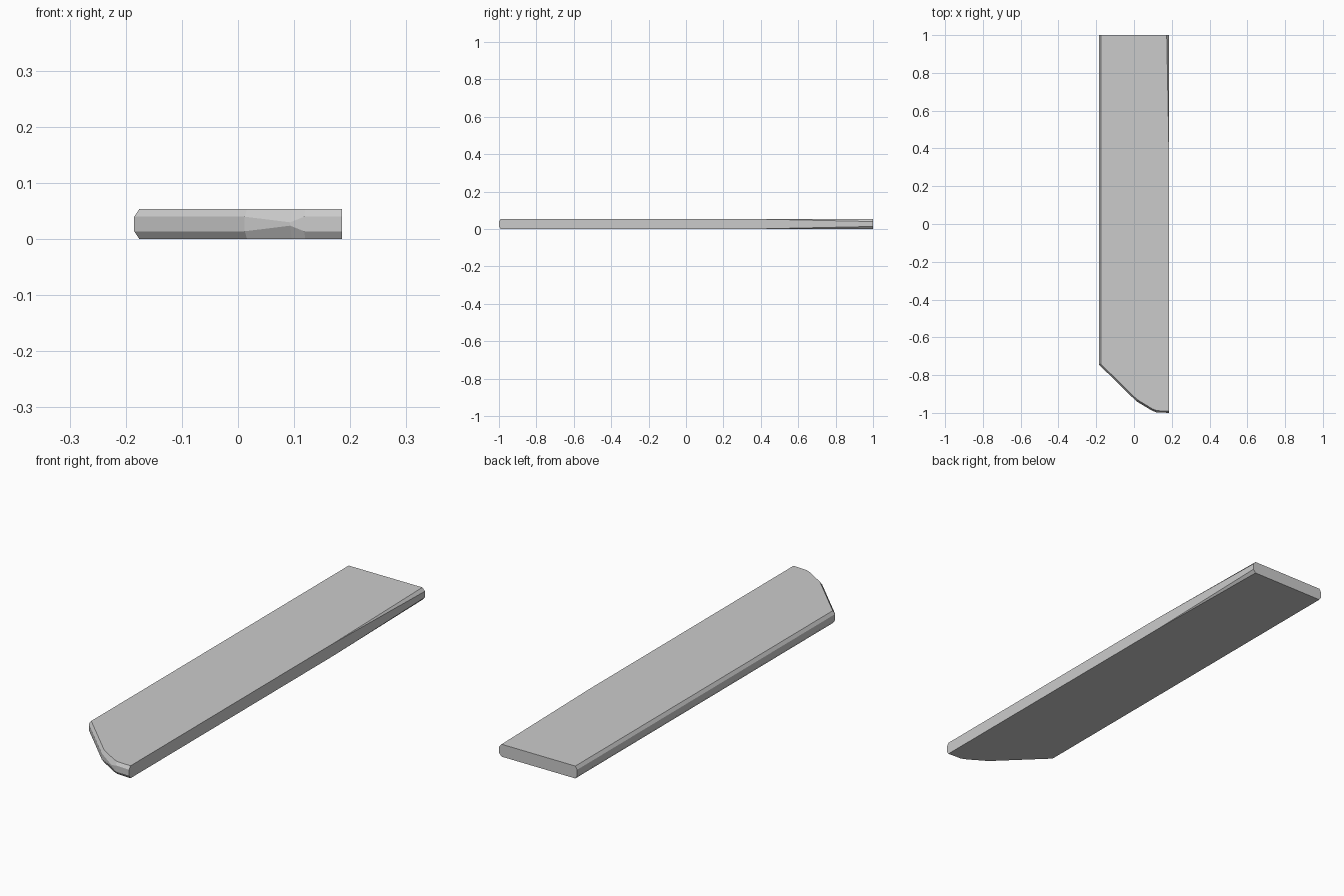
import bpy, bmesh

if "Cube" in bpy.data.objects:
    bpy.data.objects.remove(bpy.data.objects["Cube"])

Z0, Z1 = 0.0, 0.053
MID = (Z0 + Z1) / 2

# Outline stations: outer x, y | inset x, y of the top/bottom edge | half height of the rim band
stations = [
    (-0.185, 1.0, -0.176, 1.0, 0.013),
    (-0.185, -0.745, -0.176, -0.741, 0.013),
    (0.012, -0.938, 0.016, -0.929, 0.013),
    (0.093, -0.987, 0.096, -0.978, 0.003),
    (0.118, -0.997, 0.120, -0.988, 0.013),
    (0.185, -1.0, 0.185, -0.991, 0.013),
    (0.185, 0.38, 0.185, 0.38, MID),
    (0.185, 1.0, 0.173, 1.0, 0.013),
]

# Four stacked loops: bottom, lower rim, upper rim, top
bm = bmesh.new()
loops = [[], [], [], []]
for ox, oy, ix, iy, h in stations:
    for loop, co in zip(loops, ((ix, iy, Z0), (ox, oy, MID - h),
                                (ox, oy, MID + h), (ix, iy, Z1))):
        loop.append(bm.verts.new(co))

# Rim faces; the back end is closed with one flat cap
n = len(stations)
for low, high in zip(loops, loops[1:]):
    for i in range(n - 1):
        bm.faces.new((low[i], low[i + 1], high[i + 1], high[i]))
bm.faces.new([l[-1] for l in loops] + [l[0] for l in reversed(loops)])
bm.faces.new(loops[3])
bm.faces.new(loops[0][::-1])

# Merge the points where the chamfer fades out
bmesh.ops.remove_doubles(bm, verts=bm.verts, dist=0.0005)
bmesh.ops.recalc_face_normals(bm, faces=bm.faces)

mesh = bpy.data.meshes.new("plank")
bm.to_mesh(mesh)
bm.free()
bpy.context.collection.objects.link(bpy.data.objects.new("plank", mesh))
